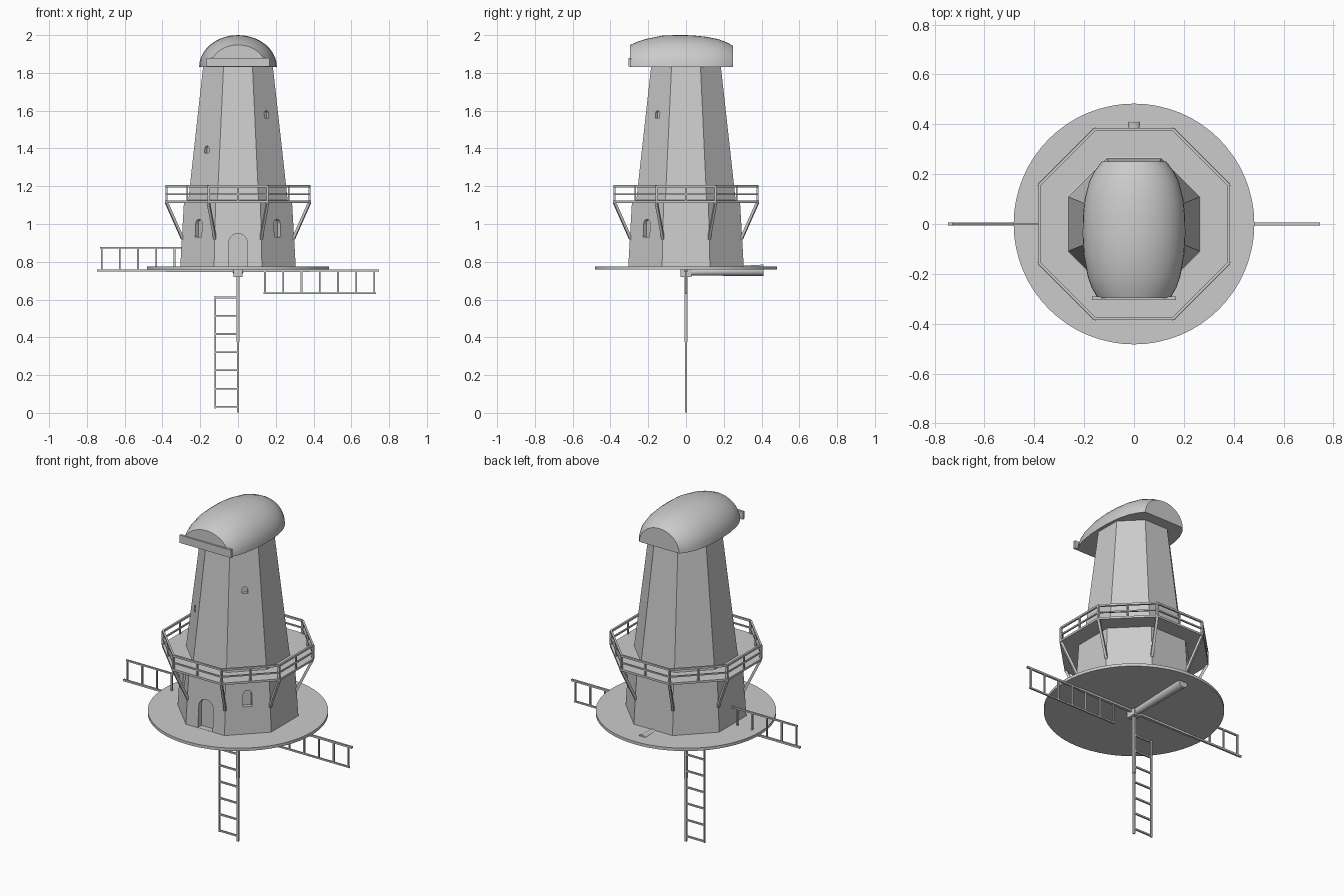
import bpy, bmesh
from math import pi, cos, sin, tan, radians
from mathutils import Vector, Matrix

if "Cube" in bpy.data.objects:
    bpy.data.objects.remove(bpy.data.objects["Cube"])


def finish(name, bm, smooth=False):
    bmesh.ops.recalc_face_normals(bm, faces=bm.faces)
    me = bpy.data.meshes.new(name)
    bm.to_mesh(me)
    bm.free()
    ob = bpy.data.objects.new(name, me)
    bpy.context.collection.objects.link(ob)
    bpy.ops.object.select_all(action='DESELECT')
    bpy.context.view_layer.objects.active = ob
    ob.select_set(True)
    if smooth:
        bpy.ops.object.shade_smooth_by_angle(angle=radians(35))
    return ob


def loft(name, rings, smooth=False):
    """Skin closed rings of points and cap both ends."""
    bm = bmesh.new()
    vs = [[bm.verts.new(p) for p in r] for r in rings]
    n = len(vs[0])
    for a, b in zip(vs, vs[1:]):
        for i in range(n):
            bm.faces.new((a[i], a[(i + 1) % n], b[(i + 1) % n], b[i]))
    bm.faces.new(vs[0])
    bm.faces.new(vs[-1])
    return finish(name, bm, smooth)


def ring(apothem, z, n=8):
    r = apothem / cos(pi / n)
    return [Vector((r * cos((2 * i + 1) * pi / n), r * sin((2 * i + 1) * pi / n), z)) for i in range(n)]


def bars(name, segs):
    """Square bars, each given as (start, end, thickness)."""
    bm = bmesh.new()
    for a, b, w in segs:
        a, b = Vector(a), Vector(b)
        d = b - a
        m = (Matrix.Translation((a + b) / 2) @ d.to_track_quat('Z', 'Y').to_matrix().to_4x4()
             @ Matrix.Diagonal((w, w, d.length, 1)))
        bmesh.ops.create_cube(bm, size=1, matrix=m)
    return finish(name, bm)


def cone(name, a, b, r1, r2, n=24):
    a, b = Vector(a), Vector(b)
    bm = bmesh.new()
    m = Matrix.Translation((a + b) / 2) @ (b - a).to_track_quat('Z', 'Y').to_matrix().to_4x4()
    bmesh.ops.create_cone(bm, cap_ends=True, segments=n, radius1=r1, radius2=r2,
                          depth=(b - a).length, matrix=m)
    return finish(name, bm, True)


# round base plate
cone("base_plate", (0, 0, 0.758), (0, 0, 0.775), 0.483, 0.483, 64)

# eight-sided tower with a small step at the gallery
tower = loft("tower", [ring(.306, .77), ring(.286, 1.118), ring(.263, 1.126), ring(.184, 1.84)])


# arched recesses: door and windows
def recess(ang, floor, z0, z1, half):
    rot = Matrix.Rotation(ang, 3, 'Z')
    top = z1 - half
    prof = [(-half, z0), (half, z0)] + [(half * cos(pi * i / 10), top + half * sin(pi * i / 10)) for i in range(11)]
    cut = loft("cutter", [[rot @ Vector((x, y, z)) for x, z in prof] for y in (-.4, -floor)])
    cut.hide_render = True
    bpy.context.view_layer.objects.active = tower
    mod = tower.modifiers.new("recess", 'BOOLEAN')
    mod.operation, mod.solver, mod.object = 'DIFFERENCE', 'EXACT', cut
    bpy.ops.object.modifier_apply(modifier=mod.name)
    bpy.data.objects.remove(cut)


recess(0, .272, .776, .95, .048)
for s in (1, -1):
    recess(s * pi / 4, .272, .932, 1.025, .024)
recess(pi / 4, .197, 1.562, 1.6, .016)
recess(-pi / 4, .217, 1.375, 1.413, .016)

# gallery deck
loft("gallery_deck", [ring(.386, 1.112), ring(.386, 1.124)])

# gallery railing: corner and middle posts, two rails
rail, braces = [], []
lo, hi, top = ring(.379, 1.12), ring(.379, 1.158), ring(.379, 1.2)
wall, edge = ring(.293, .92), ring(.379, 1.115)
for i in range(8):
    j = (i + 1) % 8
    rail += [(hi[i], hi[j], .008), (top[i], top[j], .011), (lo[i], top[i], .011),
             ((lo[i] + lo[j]) / 2, (top[i] + top[j]) / 2, .009)]
    braces.append((wall[i], edge[i], .014))
bars("gallery_railing", rail)
bars("gallery_braces", braces)

# rounded cap lofted along y: (y, half width, top height)
stations = [(-.296, .147, 1.948), (-.255, .17, 1.966), (-.21, .186, 1.98), (-.12, .202, 1.998),
            (-.045, .206, 2.0), (.03, .205, 1.999), (.1, .198, 1.992), (.17, .18, 1.979),
            (.215, .157, 1.962), (.25, .13, 1.943)]
loft("cap", [[Vector((w * cos(pi * i / 20), y, 1.83 + (h - 1.83) * sin(pi * i / 20))) for i in range(21)]
             for y, w, h in stations], True)

# board across the front of the cap
bm = bmesh.new()
bmesh.ops.create_cube(bm, size=1, matrix=Matrix.Translation((0, -.297, 1.857)) @ Matrix.Diagonal((.336, .014, .046, 1)))
finish("cap_front_board", bm)

# sail shaft and hub lying under the plate
HUB = Vector((0, 0, .754))
cone("sail_shaft", (0, -.01, .745), (0, .41, .755), .018, .03)
bars("sail_hub", [((0, -.03, .742), (0, .03, .742), .045)])

# four sails: tapered stock, rungs and outer lath
for k, nm in enumerate(("down", "left", "up", "right")):
    rot = Matrix.Rotation(k * pi / 2, 3, 'Y')

    def P(x, d):
        return HUB + rot @ Vector((x, 0, -d))
    segs = [(P(0, 0), P(0, .38), .016), (P(0, .37), P(0, .753 if k == 0 else .747), .011),
            (P(-.121, .135), P(-.121, .73), .009)]
    segs += [(P(0, .143 + .0965 * i), P(-.121, .143 + .0965 * i), .009) for i in range(7)]
    bars("sail_" + nm, segs)
